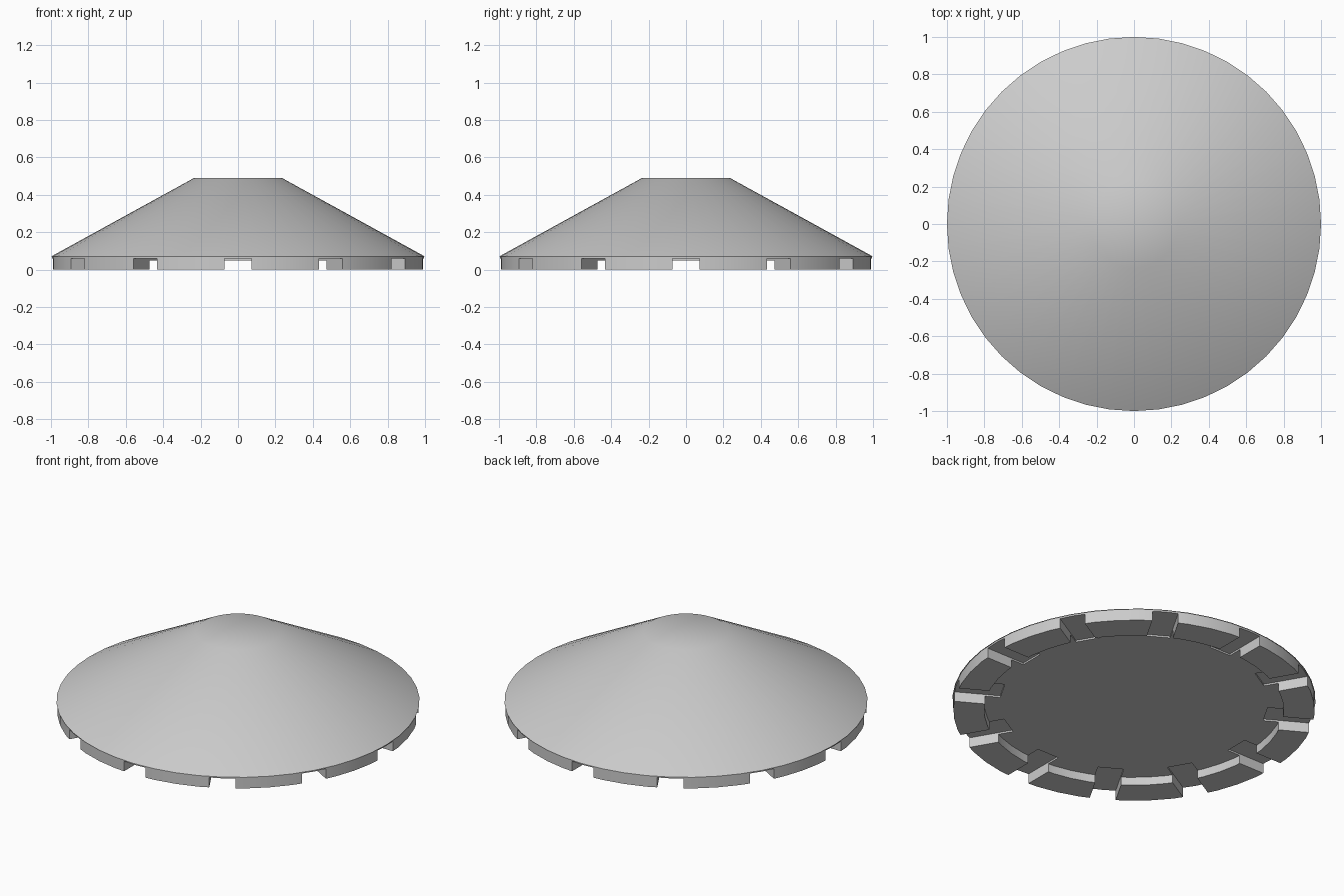
import bpy, bmesh, math
from mathutils import Matrix

cube = bpy.data.objects.get("Cube")
if cube:
    bpy.data.objects.remove(cube, do_unlink=True)

SIDES = 48
NOTCHES = 12


def add_object(name, bm):
    bmesh.ops.recalc_face_normals(bm, faces=bm.faces)
    mesh = bpy.data.meshes.new(name)
    bm.to_mesh(mesh)
    bm.free()
    obj = bpy.data.objects.new(name, mesh)
    bpy.context.collection.objects.link(obj)
    return obj


grey = bpy.data.materials.new("light_grey")
grey.use_nodes = True
colour = (0.6, 0.6, 0.6, 1)
grey.diffuse_color = colour
grey.node_tree.nodes["Principled BSDF"].inputs["Base Color"].default_value = colour

# Flat-topped cone with a low rim and a recessed underside, as (radius, height)
profile = [(0.235, 0.49), (1.0, 0.07), (0.995, 0.07), (0.995, 0), (0.825, 0), (0.825, 0.05)]
bm = bmesh.new()
rings = []
for r, z in profile:
    ring = []
    for i in range(SIDES):
        a = 2 * math.pi * i / SIDES
        ring.append(bm.verts.new((r * math.cos(a), r * math.sin(a), z)))
    rings.append(ring)
for upper, lower in zip(rings, rings[1:]):
    for i in range(SIDES):
        j = (i + 1) % SIDES
        bm.faces.new((upper[i], lower[i], lower[j], upper[j]))
bm.faces.new(rings[0])
bm.faces.new(rings[-1])
cap = add_object("conical_cap", bm)
cap.data.materials.append(grey)

# Radial notches through the rim
bm = bmesh.new()
inner, outer, top, bottom = 0.735, 1.1, 0.06, -0.1
for i in range(NOTCHES):
    place = (Matrix.Rotation(2 * math.pi * i / NOTCHES, 4, "Z")
             @ Matrix.Translation(((inner + outer) / 2, 0, (top + bottom) / 2))
             @ Matrix.Diagonal((outer - inner, 0.145, top - bottom, 1)))
    bmesh.ops.create_cube(bm, size=1, matrix=place)
cutter = add_object("notch_cutter", bm)
cutter.data.materials.append(grey)
cutter.hide_render = True
cutter.hide_set(True)

cut = cap.modifiers.new("rim_notches", "BOOLEAN")
cut.operation = "DIFFERENCE"
cut.solver = "EXACT"
cut.object = cutter

# Bake the notches, then smooth the cone while keeping the rim sharp
bpy.ops.object.select_all(action="DESELECT")
cap.select_set(True)
bpy.context.view_layer.objects.active = cap
bpy.ops.object.modifier_apply(modifier=cut.name)
bpy.data.objects.remove(cutter, do_unlink=True)
bpy.ops.object.shade_smooth_by_angle(angle=math.radians(35))
